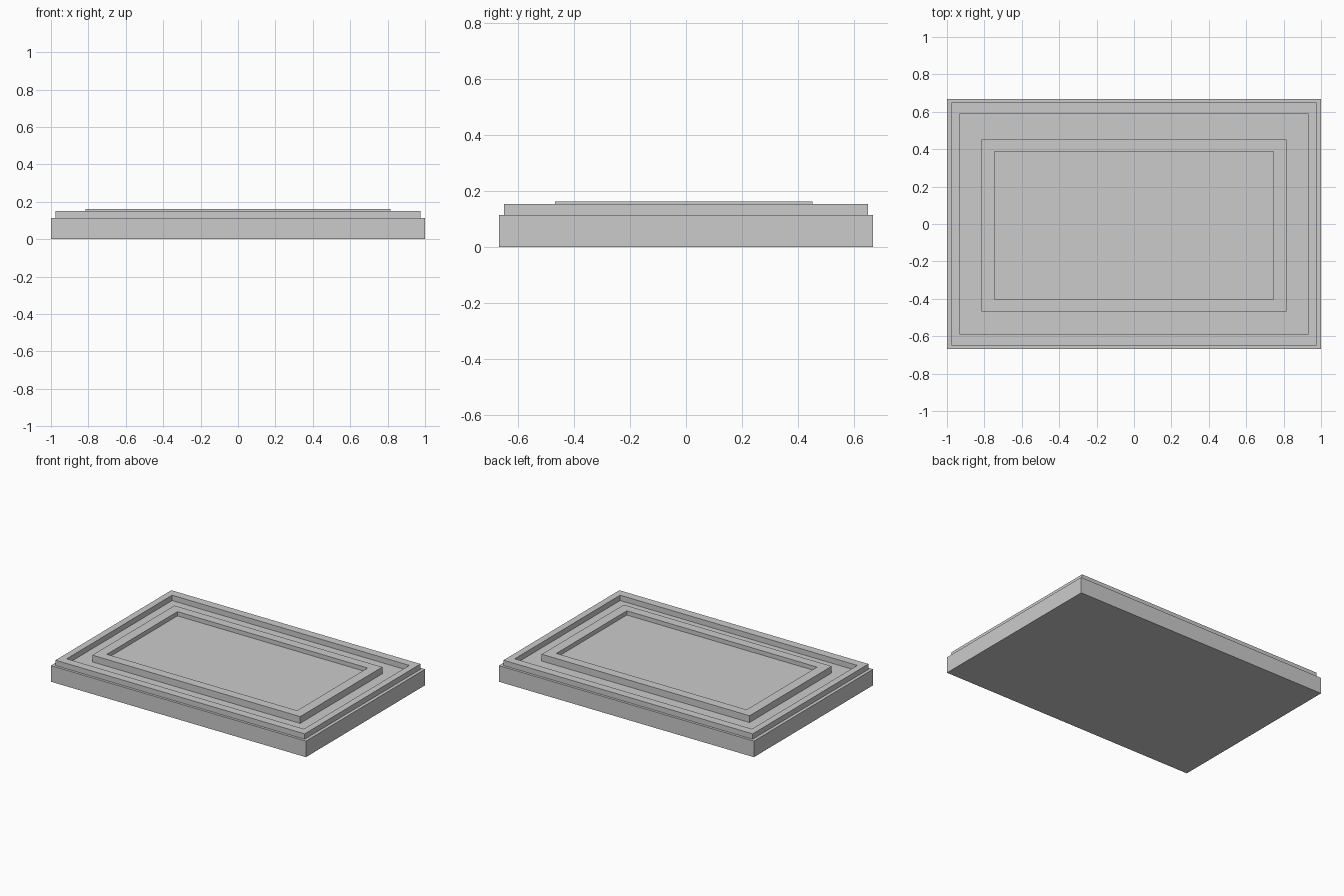
import bpy, bmesh

if "Cube" in bpy.data.objects:
    bpy.data.objects.remove(bpy.data.objects["Cube"])


def make_object(name, bm):
    bmesh.ops.recalc_face_normals(bm, faces=bm.faces[:])
    mesh = bpy.data.meshes.new(name)
    bm.to_mesh(mesh)
    bm.free()
    obj = bpy.data.objects.new(name, mesh)
    bpy.context.collection.objects.link(obj)
    return obj


def stepped_tray(name, steps):
    """Loft rectangles (half x, half y, centre y, z) and cap both ends."""
    bm = bmesh.new()
    loops = []
    for hx, hy, cy, z in steps:
        corners = ((-1, -1), (1, -1), (1, 1), (-1, 1))
        loops.append([bm.verts.new((sx * hx, cy + sy * hy, z)) for sx, sy in corners])
    for low, high in zip(loops, loops[1:]):
        for i in range(4):
            j = (i + 1) % 4
            bm.faces.new((low[i], low[j], high[j], high[i]))
    bm.faces.new(loops[0])
    bm.faces.new(loops[-1])
    return make_object(name, bm)


BASE_TOP, RIM_TOP, FRAME_TOP, PANEL_TOP = 0.114, 0.152, 0.162, 0.132
FRAME_Y = -0.008

# One continuous section: base slab, outer rim, channel, inner frame, sunken panel
stepped_tray("stepped_tray", [
    (1.0, 0.667, 0, 0),
    (1.0, 0.667, 0, BASE_TOP),
    (0.977, 0.649, 0, BASE_TOP),
    (0.977, 0.649, 0, RIM_TOP),
    (0.93, 0.59, 0, RIM_TOP),
    (0.93, 0.59, 0, BASE_TOP),
    (0.815, 0.46, FRAME_Y, BASE_TOP),
    (0.815, 0.46, FRAME_Y, FRAME_TOP),
    (0.746, 0.395, FRAME_Y, FRAME_TOP),
    (0.746, 0.395, FRAME_Y, PANEL_TOP),
])
